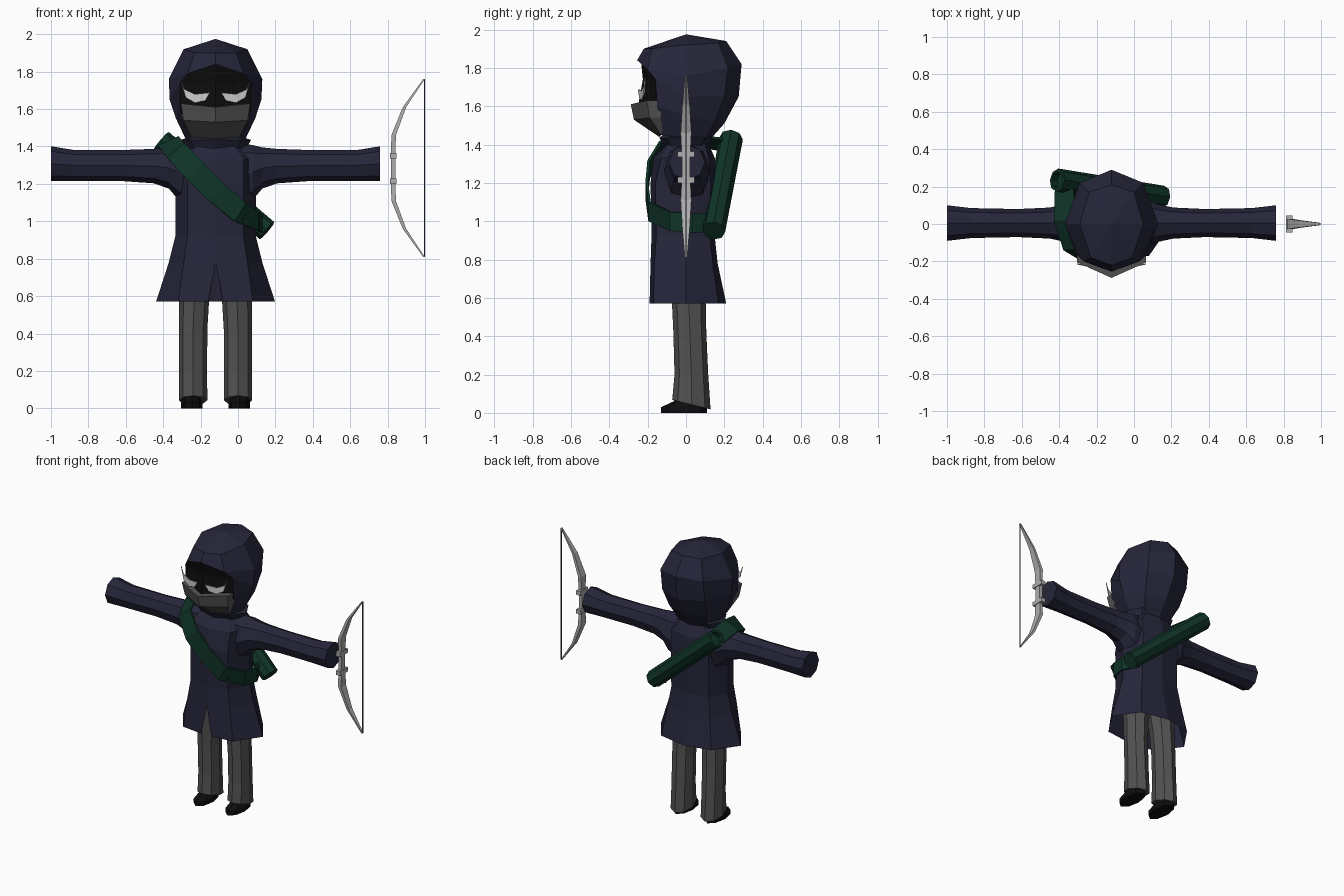
import bpy, bmesh, math
from mathutils import Vector

if "Cube" in bpy.data.objects:
    bpy.data.objects.remove(bpy.data.objects["Cube"])

CX = -0.12  # figure's own centre line


def material(name, rgb):
    m = bpy.data.materials.new(name)
    m.diffuse_color = (*rgb, 1)
    m.use_nodes = True
    m.node_tree.nodes["Principled BSDF"].inputs["Base Color"].default_value = m.diffuse_color
    return m


NAVY = material("navy cloth", (0.019, 0.019, 0.043))
GREY = material("grey cloth", (0.085, 0.085, 0.085))
BLACK = material("black", (0.004, 0.004, 0.004))
GREEN = material("dark green", (0.005, 0.034, 0.021))
SILVER = material("silver", (0.42, 0.42, 0.42))
WHITE = material("eye white", (0.6, 0.6, 0.6))


def build(name, sheets, mat, closed=False, caps=False, dx=CX, thick=0):
    """Loft one or more grids of points into a flat-shaded object."""
    bm = bmesh.new()
    for rows in sheets:
        grid = [[bm.verts.new((p[0] + dx, p[1], p[2])) for p in r] for r in rows]
        n = len(grid[0])
        for a, b in zip(grid, grid[1:]):
            for i in range(n if closed else n - 1):
                j = (i + 1) % n
                bm.faces.new((a[i], a[j], b[j], b[i]))
        if caps:
            bm.faces.new(grid[0])
            bm.faces.new(grid[-1])
    bmesh.ops.remove_doubles(bm, verts=bm.verts, dist=0.0005)
    bmesh.ops.dissolve_degenerate(bm, edges=bm.edges, dist=0.0005)
    bmesh.ops.recalc_face_normals(bm, faces=bm.faces)
    me = bpy.data.meshes.new(name)
    bm.to_mesh(me)
    bm.free()
    me.materials.append(mat)
    ob = bpy.data.objects.new(name, me)
    bpy.context.collection.objects.link(ob)
    if thick:
        mod = ob.modifiers.new("thickness", 'SOLIDIFY')
        mod.thickness = thick
        mod.offset = 0
    return ob


def both(half):
    """Half outline (front to back) -> whole outline, front to front."""
    return half + [(-x, y, z) for x, y, z in reversed(half)]


def oval(cx, cy, z, rx, ry, tilt=0, n=8):
    pts = [(cx + rx * math.cos(k * math.tau / n), cy + ry * math.sin(k * math.tau / n)) for k in range(n)]
    return [(x, y, z + tilt * y) for x, y in pts]


def box(x0, x1, y, z0, z1):
    return [[(x0, -y, z), (x1, -y, z), (x1, y, z), (x0, y, z)] for z in (z0, z1)]


# Coat: z, slit, front y, front-side (x, y), side x, back-side (x, y), back y
coat = [(0.57, .04, -.19, (.20, -.17), .318, (.20, .17), .21),
        (0.78, 0, -.185, (.17, -.165), .25, (.17, .14), .165),
        (0.92, 0, -.18, (.15, -.155), .215, (.15, .125), .15),
        (1.20, 0, -.185, (.15, -.16), .215, (.15, .13), .15),
        (1.33, 0, -.17, (.15, -.13), .24, (.15, .12), .15),
        (1.40, 0, -.10, (.10, -.09), .16, (.10, .10), .12),
        (1.45, 0, -.08, (.08, -.07), .12, (.08, .08), .10)]
build("coat", [[both([(s, f, z), (*fs, z), (sd, 0, z), (*bs, z), (0, b, z)])
                for z, s, f, fs, sd, bs, b in coat]], NAVY)

# Collar
build("collar", [[oval(0, 0, 1.39, .165, .11), oval(0, 0, 1.435, .19, .14),
                  oval(0, 0, 1.45, .14, .12)]], NAVY, closed=True)

# Sleeves: distance from centre, middle z, z radius, y radius
sleeve = [(.88, 1.308, .093, .095), (.75, 1.298, .082, .08), (.5, 1.298, .083, .075),
          (.33, 1.295, .092, .083), (.25, 1.285, .11, .10), (.2, 1.262, .145, .12), (.12, 1.24, .18, .11)]
# Legs: z, middle x, middle y, x radius, y radius, tilt
leg = [(.05, .12, .028, .076, .1, -.25), (.2, .12, .028, .075, .088, 0), (.42, .12, .02, .076, .086, 0),
       (.57, .115, .015, .08, .088, 0), (.8, .1, .01, .1, .1, 0)]
shoe = [(0, -.01, .057, .12), (.03, -.01, .058, .12), (.06, .02, .05, .085), (.1, .035, .04, .06)]
eye = [(.185, 1.75), (.165, 1.705), (.11, 1.68), (.03, 1.688), (.055, 1.645), (.11, 1.633), (.16, 1.662)]

for s, side in ((-1, "right"), (1, "left")):
    rings = [[(s * x, y + .005, z) for z, y, _ in oval(cz, 0, 0, rz, ry)] for x, cz, rz, ry in sleeve]
    build(side + "_sleeve", [rings], NAVY, closed=True, caps=True)
    build(side + "_trouser_leg", [[oval(s * x, y, z, rx, ry, t) for z, x, y, rx, ry, t in leg]],
          GREY, closed=True, caps=True)
    build(side + "_shoe", [[oval(s * .127, y, z, rx, ry) for z, y, rx, ry in shoe]],
          BLACK, closed=True, caps=True)
    # Crescent eye plate
    plate = [[(s * x, -.257 + .22 * x + d, z) for x, z in eye] for d in (0, .006)]
    build(side + "_eye", [plate], WHITE, closed=True, caps=True)

# Hood: closed crown, then sides with an open front
crown = [[(0, 0, 1.975)] * 5,
         [(0, -.22, 1.9), (.11, -.18, 1.90), (.17, 0, 1.92), (.12, .17, 1.93), (0, .21, 1.94)],
         [(0, -.255, 1.84), (.15, -.20, 1.79), (.25, 0, 1.76), (.17, .22, 1.8), (0, .29, 1.82)]]
skirt = [crown[2][1:],
         [(.19, -.16, 1.74), (.245, 0, 1.65), (.17, .2, 1.65), (0, .275, 1.65)],
         [(.19, -.15, 1.6), (.212, 0, 1.55), (.15, .15, 1.52), (0, .2, 1.51)],
         [(.13, -.13, 1.45), (.155, 0, 1.43), (.11, .1, 1.42), (0, .12, 1.42)]]
build("hood", [[both(r) for r in crown], [both(r) for r in skirt]], NAVY)

# Dark face inside the hood
face = [(-.235, 1.835, .15, -.195, 1.79), (-.225, 1.74, .19, -.158, 1.74),
        (-.25, 1.6, .19, -.148, 1.6), (-.14, 1.45, .13, -.125, 1.45)]
build("face", [[[(-x, y, z), (0, yc, zc), (x, y, z)] for yc, zc, x, y, z in face]], BLACK)

# Cloth mask over the mouth
mask = [[(0, -.15, 1.62), (.18, -.14, 1.63), (.18, -.13, 1.63)],
        [(0, -.288, 1.61), (.185, -.205, 1.63), (.185, -.13, 1.63)],
        [(0, -.272, 1.53), (.172, -.19, 1.54), (.18, -.13, 1.54)],
        [(0, -.14, 1.44), (.13, -.13, 1.45), (.13, -.12, 1.45)]]
build("mask", [[[(-x, y, z) for x, y, z in reversed(r)] + r[1:] for r in mask]], GREY)

# Quiver: eight-sided tube with a recessed mouth
low, top = Vector((.155, .145, .95)), Vector((-.41, .235, 1.43))
axis = (top - low).normalized()
u = axis.cross(Vector((0, 1, 0))).normalized()
v = axis.cross(u)


def tube_ring(t, r):
    c = low.lerp(top, t)
    return [c + r * (math.cos(k * math.tau / 8) * u + math.sin(k * math.tau / 8) * v) for k in range(8)]


build("quiver", [[tube_ring(0, .06), tube_ring(1, .062), tube_ring(1, .045), tube_ring(.95, .045)]],
      GREEN, closed=True, caps=True, dx=0)

# Shoulder strap: centre point and half-width vector
strap = [((-.25, .19, 1.40), (.05, 0, .03)), ((-.25, .02, 1.425), (.055, 0, .025)),
         ((-.21, -.135, 1.375), (.045, 0, .04)), ((-.11, -.195, 1.27), (.045, 0, .045)),
         ((0, -.205, 1.16), (.042, 0, .045)), ((.13, -.19, 1.05), (.03, 0, .05)),
         ((.225, -.08, 1.0), (0, 0, .05)), ((.245, .03, .99), (0, 0, .05)),
         ((.19, .14, .99), (0, 0, .05))]
build("strap", [[[Vector(c) - Vector(w), Vector(c) + Vector(w)] for c, w in strap]], GREEN, thick=.014)

# Bow: upper half (height from grip, x, half thickness, half width), mirrored downward
limb = [(.475, .994, .004, .006), (.325, .89, .009, .019), (.175, .832, .012, .028), (.06, .83, .012, .022)]
limb += [(-h, x, t, w) for h, x, t, w in reversed(limb)]
build("bow", [[[(x - t, -w, 1.285 + h), (x + t, -w, 1.285 + h), (x + t, w, 1.285 + h), (x - t, w, 1.285 + h)]
               for h, x, t, w in limb]], SILVER, closed=True, caps=True, dx=0)
for z, name in ((1.35, "upper"), (1.215, "lower")):
    build(name + "_bow_ring", [box(.813, .847, .045, z - .015, z + .015)], SILVER, closed=True, caps=True, dx=0)
build("bow_string", [box(.995, 1.0, .0025, .81, 1.76)], GREY, closed=True, caps=True, dx=0)
